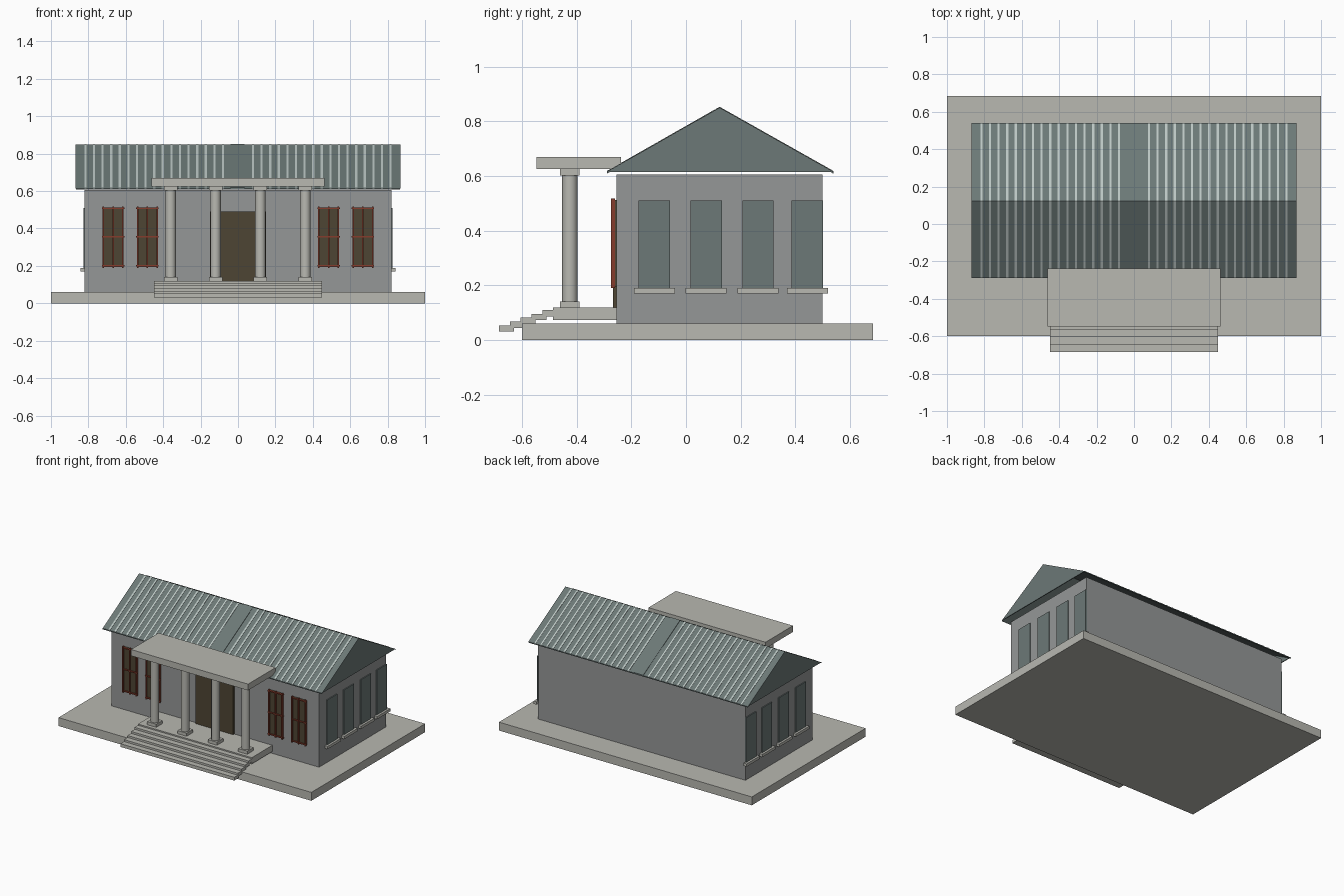
import bpy, bmesh, math
from mathutils import Vector

if "Cube" in bpy.data.objects:
    bpy.data.objects.remove(bpy.data.objects["Cube"])


def mat(name, r, g, b):
    m = bpy.data.materials.new(name)
    m.diffuse_color = (r, g, b, 1)
    m.use_nodes = True
    m.node_tree.nodes["Principled BSDF"].inputs["Base Color"].default_value = m.diffuse_color
    return m


CONCRETE = mat("concrete", 0.48, 0.48, 0.44)
WALL = mat("grey_wall", 0.30, 0.31, 0.31)
TEAL = mat("slate_teal", 0.15, 0.19, 0.185)
PALE = mat("pale_rib", 0.50, 0.57, 0.55)
BROWN = mat("dark_brown", 0.076, 0.06, 0.034)
RED = mat("red_frame", 0.24, 0.045, 0.025)


def finish(name, bm, material):
    bmesh.ops.recalc_face_normals(bm, faces=bm.faces)
    me = bpy.data.meshes.new(name)
    bm.to_mesh(me)
    bm.free()
    me.materials.append(material)
    ob = bpy.data.objects.new(name, me)
    bpy.context.collection.objects.link(ob)
    return ob


def add_box(bm, x, y, z):
    """Box from three (low, high) ranges."""
    vs = bmesh.ops.create_cube(bm, size=1)["verts"]
    for v in vs:
        v.co = Vector([lo + (c + 0.5) * (hi - lo)
                       for c, (lo, hi) in zip(v.co, (x, y, z))])


def boxes(name, ranges, material):
    bm = bmesh.new()
    for x, y, z in ranges:
        add_box(bm, x, y, z)
    return finish(name, bm, material)


def add_prism(bm, profile, x0, x1):
    """Extrude a (y, z) profile along x."""
    a = [bm.verts.new((x0, y, z)) for y, z in profile]
    b = [bm.verts.new((x1, y, z)) for y, z in profile]
    bm.faces.new(a)
    bm.faces.new(b[::-1])
    n = len(profile)
    for i in range(n):
        j = (i + 1) % n
        bm.faces.new((a[i], b[i], b[j], a[j]))


# Ground slab and main walls
boxes("base_slab", [((-1, 1), (-0.6, 0.685), (0, 0.06))], CONCRETE)
boxes("walls", [((-0.82, 0.82), (-0.255, 0.5), (0.06, 0.605))], WALL)

# Roof: two thin slopes, open underneath, closed by gable panels
RIDGE = (0.123, 0.85)
EAVES = [(-0.29, 0.615), (0.54, 0.615)]
T = 0.007
roof, ribs, gables = bmesh.new(), bmesh.new(), bmesh.new()
for ey, ez in EAVES:
    add_prism(roof, [(ey, ez), RIDGE, (RIDGE[0], RIDGE[1] - T), (ey, ez - T)],
              -0.867, 0.867)
    # pale ribs running down each slope
    for i in range(17):
        for s in (-1, 1):
            c = s * (0.08 + 0.046 * i)
            add_prism(ribs, [(ey, ez + 0.002), (RIDGE[0], RIDGE[1] + 0.002),
                             (RIDGE[0], RIDGE[1] - 0.002), (ey, ez - 0.002)],
                      c - 0.006, c + 0.006)
    # central overlap strip
    add_prism(roof, [(ey, ez + 0.003), (RIDGE[0], RIDGE[1] + 0.003),
                     RIDGE, (ey, ez)], -0.04, 0.035)
for s in (-1, 1):
    add_prism(gables, [EAVES[0], RIDGE, EAVES[1]], s * 0.862, s * 0.868)
finish("roof_slopes", roof, TEAL)
finish("roof_ribs", ribs, PALE)
finish("gable_panels", gables, TEAL)

# Porch floor, floating steps and canopy
boxes("porch_floor", [((-0.45, 0.45), (-0.487, -0.255), (0.073, 0.118))], CONCRETE)
boxes("porch_steps",
      [((-0.45, 0.45), (-0.685 + 0.04 * i, -0.63 + 0.04 * i),
        (0.03 + 0.014 * i, 0.053 + 0.014 * i)) for i in range(5)], CONCRETE)
boxes("canopy", [((-0.463, 0.463), (-0.547, -0.237), (0.625, 0.67))], CONCRETE)

# Columns with square plinths and capitals
COL_Y = -0.425
for n, cx in enumerate((-0.36, -0.12, 0.12, 0.36)):
    bpy.ops.mesh.primitive_cylinder_add(vertices=24, radius=0.028, depth=0.47,
                                        location=(cx, COL_Y, 0.37))
    shaft = bpy.context.object
    shaft.name = f"column_shaft_{n + 1}"
    shaft.data.materials.append(CONCRETE)
    bpy.ops.object.shade_smooth_by_angle(angle=math.radians(40))
    boxes(f"column_blocks_{n + 1}",
          [((cx - 0.036, cx + 0.036), (COL_Y - 0.036, COL_Y + 0.036), z)
           for z in ((0.118, 0.14), (0.602, 0.625))], CONCRETE)

# Front door
boxes("front_door", [((-0.15, 0.15), (-0.268, -0.255), (0.118, 0.49))], BROWN)

# Front windows: brown panes with red glazing bars
for n, cx in enumerate((-0.668, -0.485, 0.485, 0.668)):
    boxes(f"front_window_pane_{n + 1}",
          [((cx - 0.055, cx + 0.055), (-0.264, -0.255), (0.195, 0.512))], BROWN)
    bars = [((cx + d - 0.004, cx + d + 0.004), (-0.274, -0.26), (0.19, 0.518))
            for d in (-0.052, 0, 0.052)]
    bars += [((cx - 0.06, cx + 0.06), (-0.272, -0.26), (z - 0.004, z + 0.004))
             for z in (0.2, 0.355, 0.508)]
    boxes(f"front_window_bars_{n + 1}", bars, RED)

# Side windows and sills on both ends
for side, s in (("left", -1), ("right", 1)):
    def span(out):
        return tuple(sorted((s * 0.818, s * out)))
    centres = (-0.116, 0.074, 0.264, 0.444)
    boxes(f"{side}_windows",
          [(span(0.827), (c - 0.057, c + 0.057), (0.19, 0.51)) for c in centres], TEAL)
    boxes(f"{side}_sills",
          [(span(0.842), (c - 0.075, c + 0.075), (0.17, 0.19)) for c in centres], CONCRETE)
